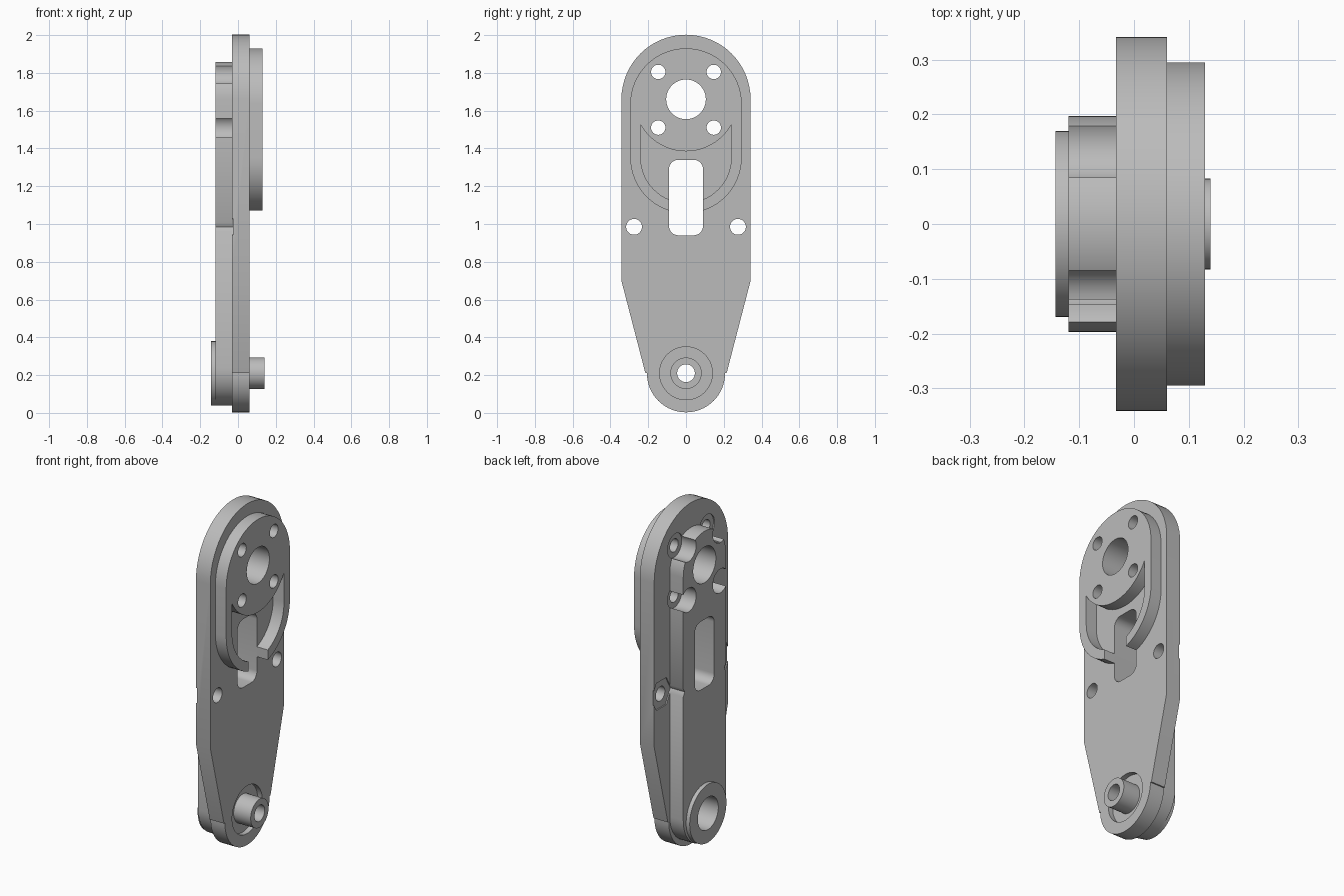
import bpy, bmesh, math

if "Cube" in bpy.data.objects:
    bpy.data.objects.remove(bpy.data.objects["Cube"], do_unlink=True)

grey = bpy.data.materials.new("plain grey")
grey.use_nodes = True
colour = (0.5, 0.5, 0.5, 1)
grey.diffuse_color = colour
grey.node_tree.nodes["Principled BSDF"].inputs["Base Color"].default_value = colour

BACK, FACE, PAD = -0.033, 0.06, 0.13       # plate back, plate face, pad face
RIB, DISC, TIP = -0.12, -0.143, 0.14       # rib face, disc face, spigot tip
HUB, PIVOT = 1.66, 0.21                    # heights of the two main bores


def arc(y, z, r, start, end, n=32):
    """Points on an arc in the y-z plane, angles in degrees."""
    angles = [math.radians(start + (end - start) * i / n) for i in range(n + 1)]
    return [(y + r * math.cos(a), z + r * math.sin(a)) for a in angles]


def circle(y, z, r, n=48):
    return arc(y, z, r, 0, 360, n)[:-1]


def stadium(r, low, high):
    """Straight sides with a half circle at each end."""
    return arc(0, high, r, 0, 180) + arc(0, low, r, 180, 360)


def prism(name, outline, x0, x1):
    """Extrude a y-z outline along x."""
    bm = bmesh.new()
    face = bm.faces.new([bm.verts.new((x0, y, z)) for y, z in outline])
    moved = bmesh.ops.extrude_face_region(bm, geom=[face])["geom"]
    verts = [v for v in moved if isinstance(v, bmesh.types.BMVert)]
    bmesh.ops.translate(bm, verts=verts, vec=(x1 - x0, 0, 0))
    bmesh.ops.recalc_face_normals(bm, faces=bm.faces)
    mesh = bpy.data.meshes.new(name)
    bm.to_mesh(mesh)
    bm.free()
    mesh.materials.append(grey)
    ob = bpy.data.objects.new(name, mesh)
    bpy.context.collection.objects.link(ob)
    return ob


def select(ob):
    bpy.ops.object.select_all(action="DESELECT")
    ob.select_set(True)
    bpy.context.view_layer.objects.active = ob


def cut(ob, cutters):
    """Subtract each (outline, x0, x1) prism from the part."""
    select(ob)
    for outline, x0, x1 in cutters:
        tool = prism("cutter", outline, x0, x1)
        mod = ob.modifiers.new("cut", "BOOLEAN")
        mod.operation, mod.solver, mod.object = "DIFFERENCE", "EXACT", tool
        bpy.ops.object.modifier_apply(modifier=mod.name)
        bpy.data.objects.remove(tool, do_unlink=True)


# Shared openings: hub bore, four bolt holes and the rounded slot
through = (-0.3, 0.3)
bolts = [(y, z) for y in (-0.147, 0.147) for z in (1.51, 1.805)]
slot = []
for y, z, start in ((0.04, 1.29, 0), (-0.04, 1.29, 90),
                    (-0.04, 0.99, 180), (0.04, 0.99, 270)):
    slot += arc(y, z, 0.05, start, start + 90, 8)
openings = [(circle(0, HUB, 0.105), *through), (slot, *through)]
openings += [(circle(y, z, 0.038, 32), *through) for y, z in bolts]

# Recesses sunk from the back: bolt counterbores and hexagonal nut pockets
nuts = [(-0.275, 0.985), (0.275, 0.985)]
sunk = [(circle(y, z, 0.07), -0.3, -0.026) for y, z in bolts]
sunk += [(circle(y, z, 0.092, 6), -0.3, -0.026) for y, z in nuts]
pivot_back = (circle(0, PIVOT, 0.095), -0.3, 0.0)

# Main plate: round top, tapered lower half, round foot with a small step
outline = arc(0, HUB, 0.342, 0, 180)
outline += [(-0.342, 0.7), (-0.215, PIVOT)]
outline += arc(0, PIVOT, 0.207, 180, 360) + [(0.215, PIVOT), (0.342, 0.7)]
plate = prism("main_plate", outline, BACK, FACE)
cut(plate, openings + sunk + [pivot_back,
    (circle(0, PIVOT, 0.14), 0.03, 0.3),
    (circle(0, PIVOT, 0.047), *through)])
cut(plate, [(circle(y, z, 0.042, 32), *through) for y, z in nuts])

# Raised pad with a crescent-topped pocket
pad = prism("raised_pad", stadium(0.295, 1.352, 1.635), FACE, PAD)
side = math.degrees(math.acos(0.24 / 0.275))
pocket = arc(0, HUB, 0.275, 180 + side, 360 - side)
pocket += arc(0, 1.352, 0.24, 360, 180)
cut(pad, [(pocket, 0.0, 0.3)] + openings)

# Long rib on the back
rib = prism("back_rib", stadium(0.197, 0.237, HUB), RIB, BACK)
cut(rib, openings + sunk + [pivot_back])

# Pivot collar on the rib
collar = prism("pivot_collar", circle(0, PIVOT, 0.17, 64), DISC, RIB)
cut(collar, [pivot_back])

# Hollow spigot on the front of the pivot
spigot = prism("pivot_spigot", circle(0, PIVOT, 0.083), 0.03, TIP)
cut(spigot, [(circle(0, PIVOT, 0.047), *through)])

for part in (plate, pad, rib, collar, spigot):
    select(part)
    bpy.ops.object.shade_smooth_by_angle(angle=math.radians(30))
